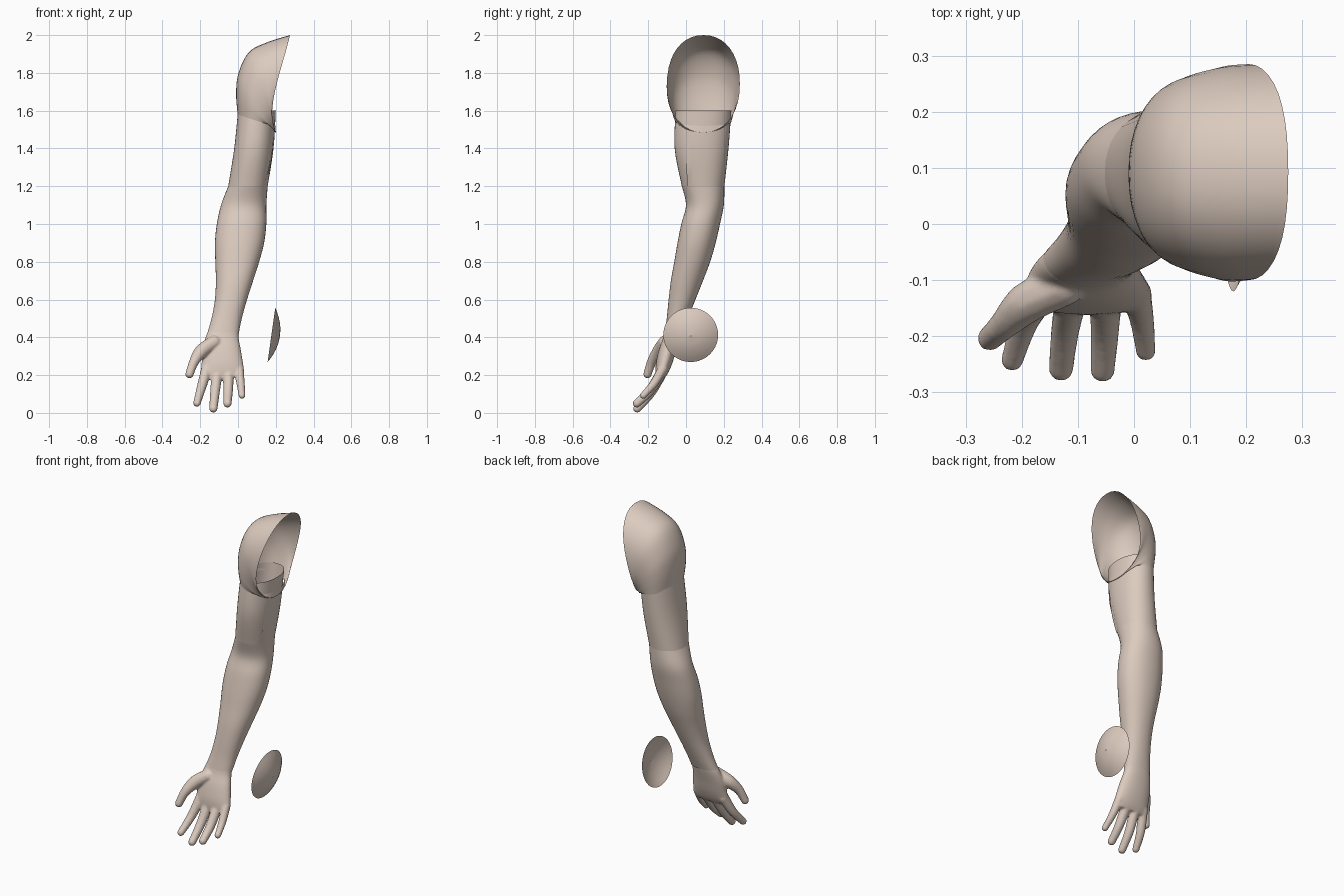
import bpy, bmesh, math
from mathutils import Vector, Matrix

if "Cube" in bpy.data.objects:
    bpy.data.objects.remove(bpy.data.objects["Cube"])

SEG = 40


def smooth_path(rows, steps):
    """Catmull-Rom interpolation of equally long number rows."""
    out, n = [], len(rows)
    for i in range(n - 1):
        a, b, c, d = (rows[max(i - 1, 0)], rows[i], rows[i + 1], rows[min(i + 2, n - 1)])
        for s in range(steps):
            t = s / steps
            out.append([0.5 * (2 * q + (r - p) * t + (2 * p - 5 * q + 4 * r - w) * t * t
                               + (3 * q - p - 3 * r + w) * t ** 3)
                        for p, q, r, w in zip(a, b, c, d)])
    out.append(list(rows[-1]))
    return out


def ring(ox, oz, ix, iz, y0, y1, bow=0.0, power=0.92):
    """Oval from an outer point (ox, oz) to an inner point (ix, iz), y0..y1 deep."""
    pts = []
    for k in range(SEG):
        a = 2 * math.pi * k / SEG
        c = math.copysign(abs(math.cos(a)) ** power, math.cos(a))
        s = math.copysign(abs(math.sin(a)) ** power, math.sin(a))
        pts.append(Vector(((ox + ix) / 2 + c * (ox - ix) / 2 + bow * s * s * (1 - 0.8 * c),
                           (y0 + y1) / 2 + s * (y1 - y0) / 2,
                           (oz + iz) / 2 + c * (oz - iz) / 2)))
    return pts


def loft(bm, rings, cap=False):
    vs = [[bm.verts.new(p) for p in r] for r in rings]
    for a, b in zip(vs, vs[1:]):
        for k in range(len(a)):
            j = (k + 1) % len(a)
            bm.faces.new((a[k], a[j], b[j], b[k]))
    if cap:
        bm.faces.new(vs[0])
        bm.faces.new(vs[-1])
    bmesh.ops.recalc_face_normals(bm, faces=bm.faces)


def finish(bm, name):
    me = bpy.data.meshes.new(name)
    bm.to_mesh(me)
    bm.free()
    for p in me.polygons:
        p.use_smooth = True
    ob = bpy.data.objects.new(name, me)
    bpy.context.collection.objects.link(ob)
    skin = bpy.data.materials.get("skin") or bpy.data.materials.new("skin")
    skin.diffuse_color = (0.72, 0.6, 0.52, 1)
    skin.use_nodes = True
    skin.node_tree.nodes["Principled BSDF"].inputs["Base Color"].default_value = skin.diffuse_color
    me.materials.append(skin)
    return ob


def level(rows, steps=4):
    """Horizontal rings from rows of z, x0, x1, y0, y1."""
    return [ring(x0, z, x1, z, y0, y1) for z, x0, x1, y0, y1 in smooth_path(rows, steps)]


# upper arm and forearm
arm = [(1.60, 0.000, 0.200, -0.055, 0.240),
       (1.40, -0.020, 0.188, -0.060, 0.225),
       (1.20, -0.052, 0.157, -0.022, 0.203),
       (1.10, -0.090, 0.150, 0.000, 0.200),
       (1.00, -0.112, 0.150, -0.025, 0.180),
       (0.90, -0.122, 0.138, -0.045, 0.157),
       (0.80, -0.120, 0.112, -0.062, 0.128),
       (0.70, -0.117, 0.080, -0.080, 0.090),
       (0.60, -0.122, 0.048, -0.092, 0.050),
       (0.50, -0.140, 0.020, -0.102, 0.010),
       (0.42, -0.163, 0.004, -0.114, -0.022)]
for name, rows in (("upper_arm", arm[:3]), ("forearm", arm[2:])):
    bm = bmesh.new()
    loft(bm, level(rows, 5))
    finish(bm, name)

# open shoulder shell: rings fan out around the armpit
shoulder = [(0.000, 1.56, 0.198, 1.52, -0.056, 0.240, 0.0),
            (-0.010, 1.69, 0.200, 1.49, -0.070, 0.250, 0.0),
            (0.003, 1.80, 0.200, 1.485, -0.080, 0.260, 0.0),
            (0.058, 1.91, 0.200, 1.485, -0.092, 0.272, 0.0),
            (0.155, 1.962, 0.198, 1.485, -0.102, 0.282, -0.01),
            (0.275, 2.00, 0.195, 1.485, -0.100, 0.285, -0.03)]
bm = bmesh.new()
loft(bm, [ring(*r) for r in smooth_path(shoulder, 5)])
finish(bm, "shoulder")

# hand: closed palm plus digits made of overlapping balls, fused by remeshing
palm = [(0.44, -0.156, 0.006, -0.110, -0.022),
        (0.40, -0.172, 0.003, -0.120, -0.032),
        (0.34, -0.188, 0.014, -0.142, -0.050),
        (0.27, -0.192, 0.026, -0.158, -0.070),
        (0.22, -0.196, 0.032, -0.162, -0.090),
        (0.19, -0.185, 0.024, -0.160, -0.108)]
digits = {  # base, knuckle, tip as x, y, z, radius
    "thumb": [(-0.125, -0.110, 0.375, 0.036), (-0.190, -0.140, 0.330, 0.036),
              (-0.232, -0.180, 0.272, 0.026), (-0.257, -0.204, 0.205, 0.022)],
    "index": [(-0.166, -0.125, 0.230, 0.030), (-0.195, -0.175, 0.130, 0.025),
              (-0.217, -0.242, 0.052, 0.020)],
    "middle": [(-0.110, -0.125, 0.220, 0.030), (-0.122, -0.185, 0.110, 0.026),
               (-0.130, -0.258, 0.023, 0.022)],
    "ring": [(-0.050, -0.125, 0.220, 0.030), (-0.052, -0.190, 0.120, 0.026),
             (-0.056, -0.260, 0.050, 0.022)],
    "little": [(0.005, -0.122, 0.235, 0.026), (0.014, -0.170, 0.155, 0.022),
               (0.021, -0.226, 0.092, 0.018)]}
bm = bmesh.new()
loft(bm, level(palm), cap=True)
for path in digits.values():
    for x, y, z, r in smooth_path(path, 10):
        bmesh.ops.create_icosphere(bm, subdivisions=2, radius=r * 1.04,
                                   matrix=Matrix.Translation((x, y, z)))
hand = finish(bm, "hand")
fuse = hand.modifiers.new("fuse", 'REMESH')
fuse.mode = 'VOXEL'
fuse.voxel_size = 0.006
fuse.use_smooth_shade = True
relax = hand.modifiers.new("relax", 'SMOOTH')
relax.factor = 0.5
relax.iterations = 5

# loose round cap beside the hand: shallow dome facing +x
bm = bmesh.new()
R, H = 0.145, 0.046
tilt = Matrix.Translation((0.177, 0.025, 0.413)) @ Matrix.Rotation(math.radians(98), 4, 'Y')
loft(bm, [[tilt @ Vector((R * t * math.cos(2 * math.pi * k / SEG),
                          R * t * math.sin(2 * math.pi * k / SEG), H * (1 - t * t)))
           for k in range(SEG)] for t in (1, 0.85, 0.7, 0.5, 0.3, 0.02)])
finish(bm, "round_cap")

# narrow strip along the inside of the upper arm
bm = bmesh.new()
edge = [(0.187, 1.46), (0.181, 1.38), (0.168, 1.29), (0.140, 1.20)]
rows = [[bm.verts.new((x - 0.008 * (1 - w), 0.0 + 0.025 * w + 0.02 * (1.46 - z), z)) for w in (0, 1)]
        for x, z in smooth_path(edge, 4)]
for a, b in zip(rows, rows[1:]):
    bm.faces.new((a[0], b[0], b[1], a[1]))
finish(bm, "inner_strip")
